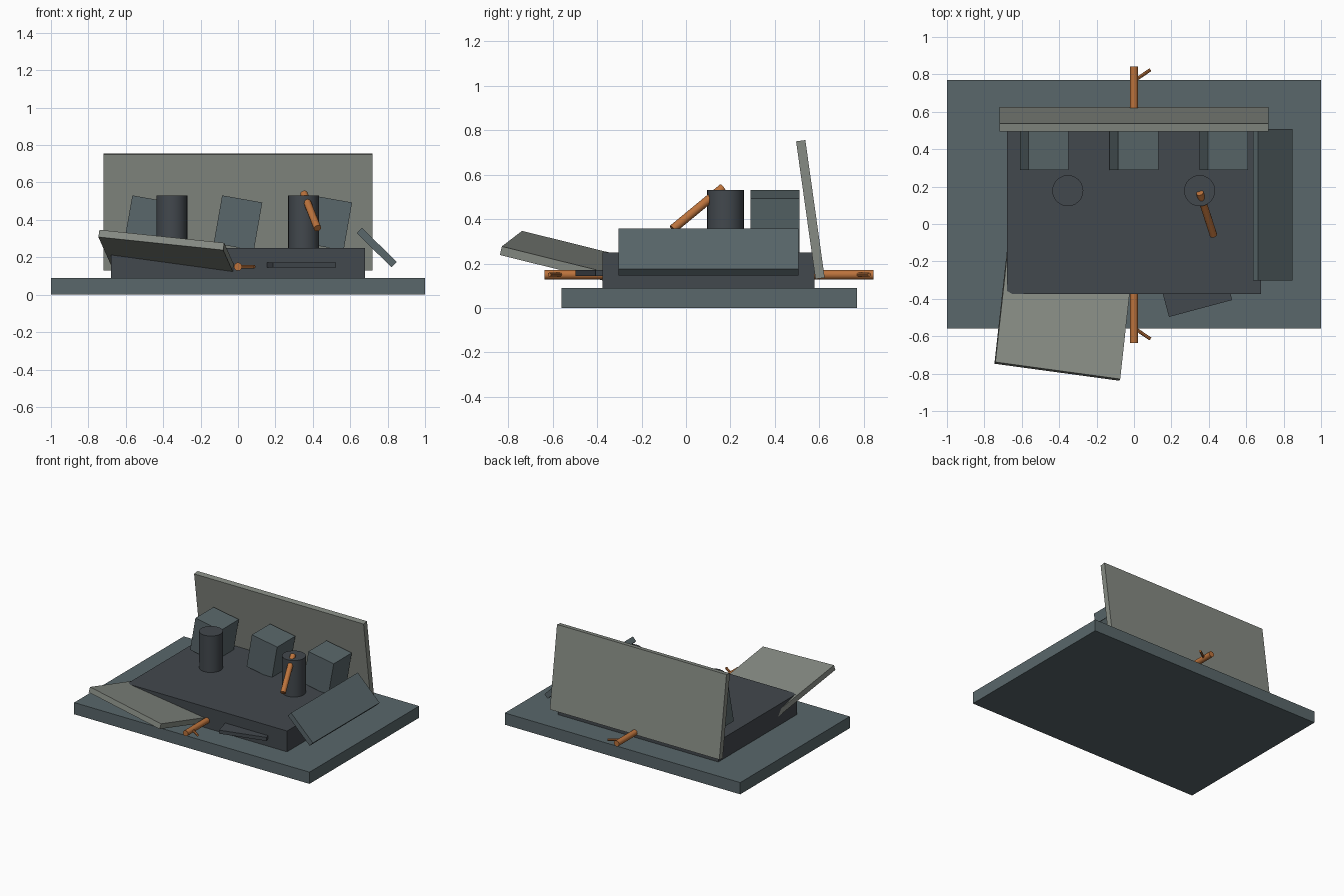
import bpy
from math import radians
from mathutils import Vector, Matrix

if "Cube" in bpy.data.objects:
    bpy.data.objects.remove(bpy.data.objects["Cube"])


def material(name, rgb):
    m = bpy.data.materials.new(name)
    m.diffuse_color = (*rgb, 1)
    m.use_nodes = True
    m.node_tree.nodes["Principled BSDF"].inputs["Base Color"].default_value = m.diffuse_color
    return m


SLATE = material("slate", (0.10, 0.135, 0.145))
DARK = material("dark_stone", (0.055, 0.065, 0.075))
PALE = material("pale_slab", (0.24, 0.26, 0.23))
RUST = material("rust", (0.50, 0.17, 0.045))


def box(name, center, size, mat, rot=(0, 0, 0)):
    bpy.ops.mesh.primitive_cube_add(size=1, location=center,
                                    rotation=[radians(a) for a in rot])
    ob = bpy.context.object
    ob.name = name
    ob.scale = size
    ob.data.materials.append(mat)
    return ob


def rod(name, a, b, radius, mat, sides=12):
    a, b = Vector(a), Vector(b)
    d = b - a
    bpy.ops.mesh.primitive_cylinder_add(vertices=sides, radius=radius, depth=d.length,
                                        location=(a + b) / 2)
    ob = bpy.context.object
    ob.name = name
    ob.rotation_euler = d.to_track_quat('Z', 'Y').to_euler()
    ob.data.materials.append(mat)
    bpy.ops.object.shade_smooth_by_angle(angle=radians(35))
    return ob


# Ground plinth and raised floor
box("plinth", (0, 0.105, 0.045), (2, 1.33, 0.09), SLATE)
box("raised_floor", (0, 0.102, 0.17), (1.36, 0.955, 0.16), DARK)

# Leaning back wall
box("back_wall", (0, 0.56, 0.443), (1.44, 0.042, 0.626), PALE, (8, 0, 0))

# Three tilted blocks
for i, x in enumerate((-0.48, 0, 0.48)):
    box(f"tilted_block_{i + 1}", (x, 0.4, 0.384), (0.218, 0.22, 0.26), SLATE, (0, 10, 0))

# Column stumps
for side, x in (("left", -0.354), ("right", 0.351)):
    rod(f"{side}_column", (x, 0.178, 0.24), (x, 0.178, 0.53), 0.083, DARK, 24)

# Fallen slab on the right side
box("side_slab", (0.742, 0.102, 0.252), (0.26, 0.81, 0.04), SLATE, (0, 44.5, 0))

# Fallen slab at the front left, placed from its top front corner and edge directions
corner = Vector((-0.741, -0.738, 0.347))
u = Vector((0.668, -0.091, -0.070)).normalized()
v = Vector((0.056, 0.56, -0.138))
v = (v - u * v.dot(u)).normalized()
n = u.cross(v)
size = (0.677, 0.66, 0.04)
slab = box("front_slab", (0, 0, 0), size, PALE)
slab.rotation_euler = Matrix((u, v, n)).transposed().to_euler()
slab.location = corner + u * size[0] / 2 + v * size[1] / 2 - n * size[2] / 2

# Flat shard jutting from the floor's front edge
a = radians(15)
along = Vector((0.966, 0.259, 0))
back = Vector((-0.259, 0.966, 0))
box("front_shard", Vector((0.187, -0.497, 0.158)) + along * 0.175 + back * 0.11,
    (0.35, 0.22, 0.027), DARK, (0, 0, 15))

# Bent bars with small prongs, front and back
for side, y0, y1, p0, p1 in (("front", -0.30, -0.637, -0.555, -0.615),
                             ("back", 0.50, 0.843, 0.765, 0.825)):
    rod(f"{side}_bar", (0, y0, 0.15), (0, y1, 0.15), 0.022, RUST)
    rod(f"{side}_prong", (0, p0, 0.15), (0.088, p1, 0.15), 0.009, RUST, 8)

# Bar leaning on the right column
rod("leaning_bar", (0.425, -0.06, 0.355), (0.352, 0.166, 0.541), 0.02, RUST)
